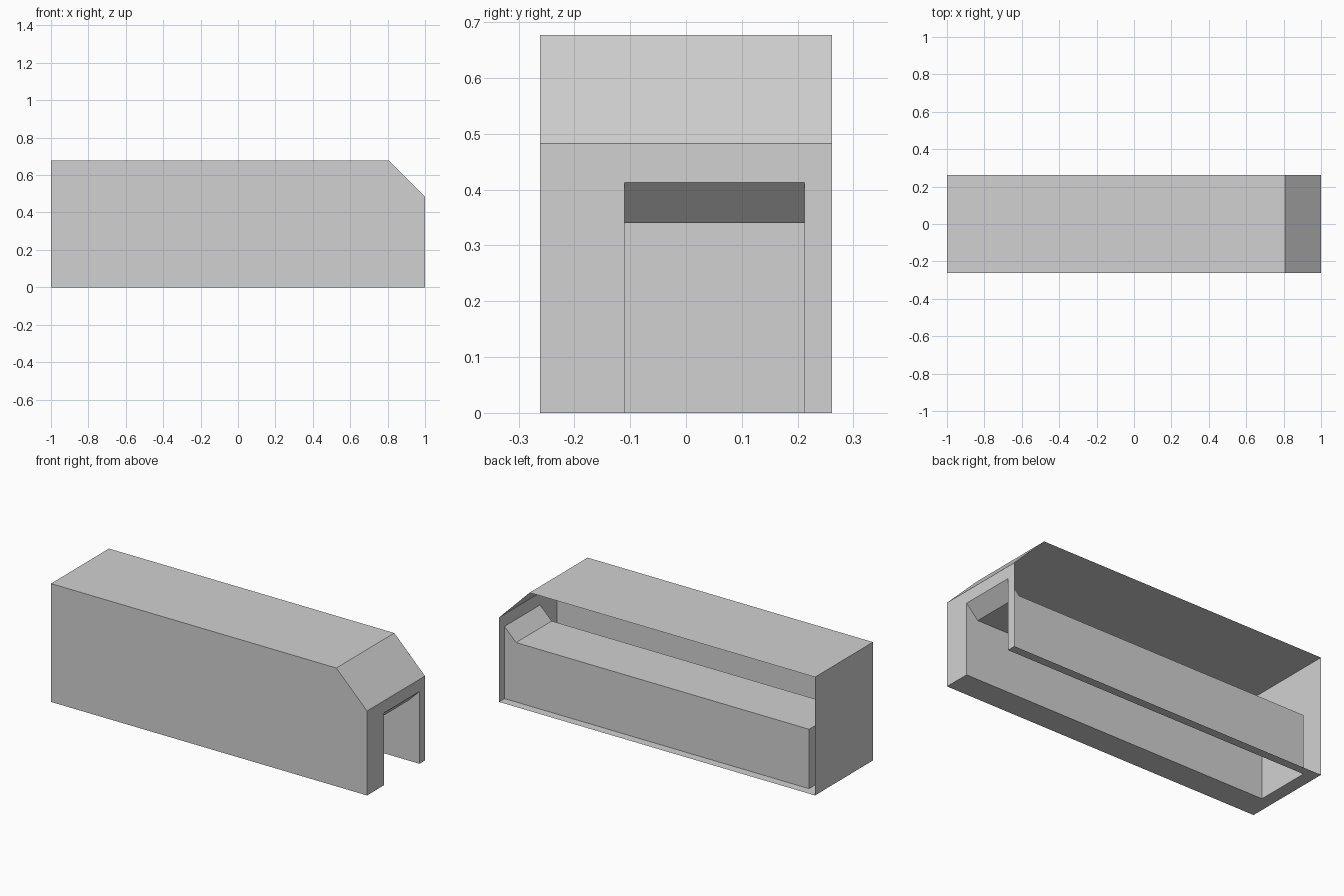
import bpy

old = bpy.data.objects.get("Cube")
if old:
    bpy.data.objects.remove(old, do_unlink=True)

grey = bpy.data.materials.new("light grey")
grey.use_nodes = True
colour = (0.64, 0.64, 0.64, 1)
grey.diffuse_color = colour
grey.node_tree.nodes["Principled BSDF"].inputs["Base Color"].default_value = colour

# Outer sizes and the off-centre channel cut into the underside
END, SIDE, TOP = 1.0, 0.262, 0.677
SHOULDER, BEVEL_X = 0.483, 0.806
NEAR, FAR = -0.11, 0.212
LOW, HIGH = 0.34, 0.413
STOP, RAMP = -0.927, 0.927


def sheet(name, polygons):
    """Thin panels made from lists of corner points."""
    points, faces = [], []
    for polygon in polygons:
        faces.append([len(points) + i for i in range(len(polygon))])
        points += polygon
    mesh = bpy.data.meshes.new(name)
    mesh.from_pydata(points, [], faces)
    mesh.materials.append(grey)
    obj = bpy.data.objects.new(name, mesh)
    bpy.context.collection.objects.link(obj)
    return obj


def sweep(profile, y0, y1):
    """Strips that carry an (x, z) path from y0 to y1."""
    return [[(ax, y0, az), (ax, y1, az), (bx, y1, bz), (bx, y0, bz)]
            for (ax, az), (bx, bz) in zip(profile, profile[1:])]


def side(profile, y):
    """One upright panel filling an (x, z) outline."""
    return [(x, y, z) for x, z in profile]


def floor(x0, x1, y0, y1):
    return [(x0, y0, 0), (x0, y1, 0), (x1, y1, 0), (x1, y0, 0)]


# Outer shell, open at the back
outline = [(-END, 0), (-END, TOP), (BEVEL_X, TOP), (END, SHOULDER), (END, 0)]
sheet("front_wall", [side(outline[::-1], -SIDE)])
sheet("roof_and_closed_end", sweep(outline[:4], -SIDE, SIDE))

# Open end panel framing the channel mouth
sheet("open_end_frame", [[(END, y, z) for y, z in (
    (-SIDE, 0), (NEAR, 0), (NEAR, HIGH), (FAR, HIGH),
    (FAR, 0), (SIDE, 0), (SIDE, SHOULDER), (-SIDE, SHOULDER))]])

# Base rim around the slot
sheet("base_rim", [floor(STOP, END, -SIDE, NEAR),
                   floor(STOP, END, FAR, SIDE),
                   floor(-END, STOP, -SIDE, SIDE)])

# Channel with a flared mouth
channel = [(STOP, 0), (STOP, LOW), (RAMP, LOW), (END, HIGH), (END, 0)]
sheet("channel_roof_and_stop", sweep(channel[:4], NEAR, FAR))
sheet("channel_sides", [side(channel[::-1], NEAR), side(channel, FAR)])
